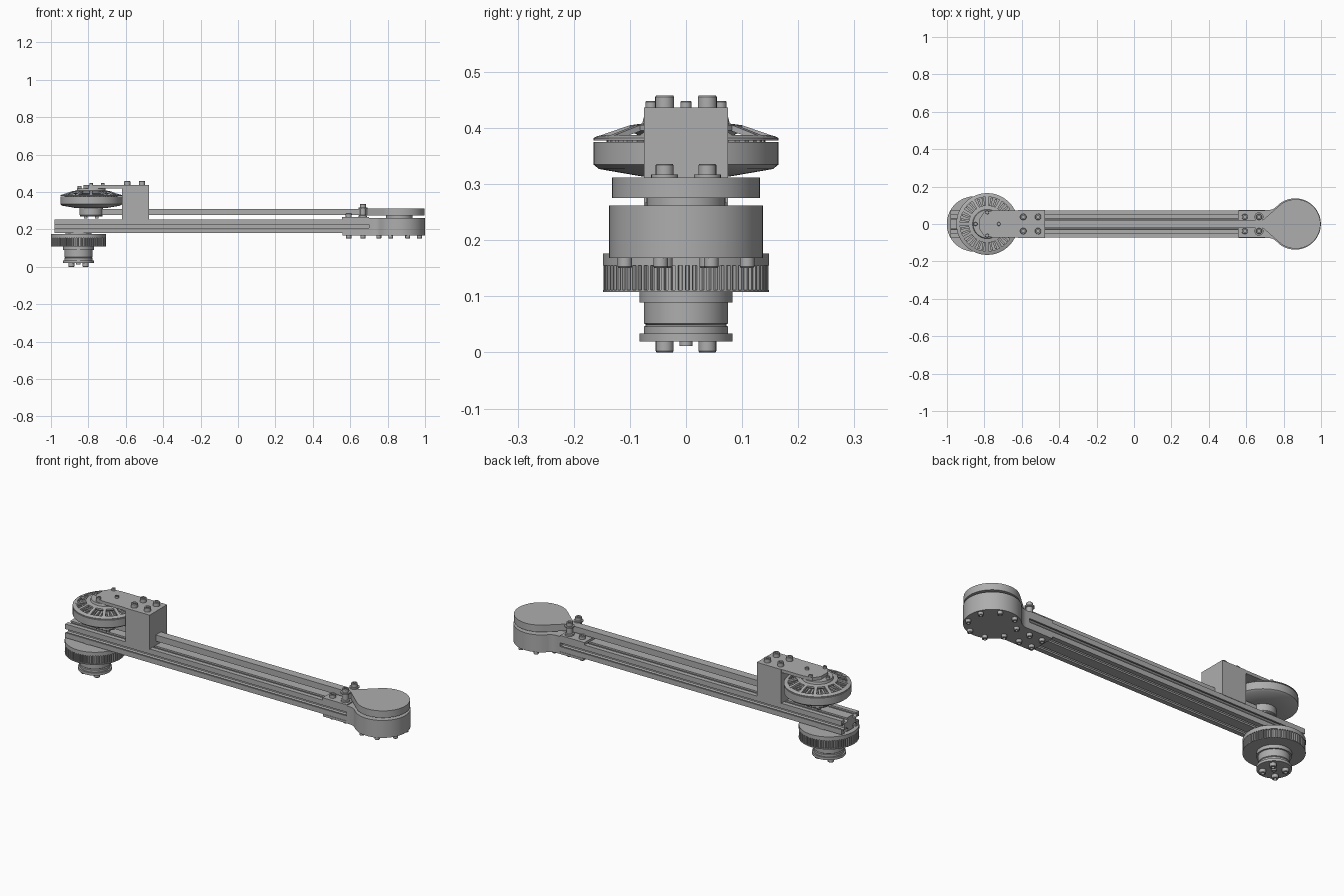
import bpy, bmesh, math
from math import sin, cos, pi
from mathutils import Matrix, Vector

cube = bpy.data.objects.get("Cube")
if cube:
    bpy.data.objects.remove(cube, do_unlink=True)

grey = bpy.data.materials.new("machined_grey")
grey.use_nodes = True
tone = (0.42, 0.42, 0.42, 1)
grey.diffuse_color = tone
grey.node_tree.nodes["Principled BSDF"].inputs["Base Color"].default_value = tone


def finish(name, bm):
    bmesh.ops.remove_doubles(bm, verts=bm.verts, dist=1e-6)
    bmesh.ops.recalc_face_normals(bm, faces=bm.faces)
    mesh = bpy.data.meshes.new(name)
    bm.to_mesh(mesh)
    bm.free()
    mesh.materials.append(grey)
    ob = bpy.data.objects.new(name, mesh)
    bpy.context.collection.objects.link(ob)
    bpy.ops.object.select_all(action='DESELECT')
    ob.select_set(True)
    bpy.context.view_layer.objects.active = ob
    bpy.ops.object.shade_smooth_by_angle(angle=math.radians(30))
    return ob


def add_prism(bm, pts, lo, hi, m=Matrix()):
    face = bm.faces.new([bm.verts.new(m @ Vector((x, y, lo))) for x, y in pts])
    out = bmesh.ops.extrude_face_region(bm, geom=[face])["geom"]
    shift = m.to_3x3() @ Vector((0, 0, hi - lo))
    bmesh.ops.translate(bm, vec=shift, verts=[v for v in out if isinstance(v, bmesh.types.BMVert)])


def prism(name, pts, lo, hi, m=Matrix()):
    bm = bmesh.new()
    add_prism(bm, pts, lo, hi, m)
    return finish(name, bm)


def add_lathe(bm, prof, x, y, seg):
    # Spin a radius/height profile about a vertical axis
    verts = [bm.verts.new((x + r, y, z)) for r, z in prof]
    edges = [bm.edges.new(p) for p in zip(verts, verts[1:])]
    bmesh.ops.spin(bm, geom=verts + edges, cent=(x, y, 0), axis=(0, 0, 1),
                   angle=2 * pi, steps=seg)


def lathe(name, prof, x, y=0, seg=64):
    bm = bmesh.new()
    add_lathe(bm, prof, x, y, seg)
    return finish(name, bm)


def disc(name, x, r, lo, hi, y=0):
    return lathe(name, [(0, lo), (r, lo), (r, hi), (0, hi)], x, y)


def bolts(name, spots, base, tip, r):
    # Socket-head bolts, pointing up or down
    d = tip - base
    bm = bmesh.new()
    for x, y in spots:
        add_lathe(bm, [(0, base), (r, base), (r, base + d * .88), (r * .88, tip),
                       (r * .5, tip), (r * .5, tip - d * .5), (0, tip - d * .5)], x, y, 20)
    return finish(name, bm)


def ring(x, r, n, start=0):
    return [(x + r * cos(start + 2 * pi * i / n), r * sin(start + 2 * pi * i / n))
            for i in range(n)]


def arc(cx, cy, r, a, b, n):
    return [(cx + r * cos(a + (b - a) * i / n), cy + r * sin(a + (b - a) * i / n))
            for i in range(n + 1)]


def mirrored(half):
    return half + [(x, -y) for x, y in reversed(half) if abs(y) > 1e-6]


def rect(x0, x1, y0, y1):
    return [(x0, y0), (x1, y0), (x1, y1), (x0, y1)]


def grid(xs, ys):
    return [(x, y) for x in xs for y in ys]


END, DRIVE, MOTOR = 0.862, -0.853, -0.785
PAIR = (-0.038, 0.038)

# Slotted rail: walk the four sides of the section, cutting T-slots
c, half_w, half_h = 0.0, 0.073, 0.037
slot = [(-.01, 0), (-.01, .009), (-.02, .009), (-.009, .023),
        (.009, .023), (.02, .009), (.01, .009), (.01, 0)]
section = []
for side in (1, -1):
    section.append((-half_w * side, -half_h * side))
    for mid in PAIR:
        section += [((mid + u) * side, (-half_h + d) * side) for u, d in slot]
    section.append((half_w * side, -half_h * side))
    section += [((half_w - d) * side, u * side) for u, d in slot]
to_x = Matrix(((0, 0, 1, 0), (1, 0, 0, 0), (0, 1, 0, 0.217), (0, 0, 0, 1)))
prism("slotted_rail", section, -0.98, 0.715, to_x)

# End housing with filleted neck
neck, r, f = 0.075, 0.137, 0.06
dx = math.sqrt((r + f) ** 2 - (neck + f) ** 2)
a = math.atan2(neck + f, -dx)
half = arc(END, 0, r, 0, a, 24) + arc(END - dx, neck + f, f, a - pi, -pi / 2, 8)[1:]
prism("end_housing", mirrored(half + [(0.70, neck)]), 0.18, 0.262)
prism("housing_base_plate", mirrored(half + [(0.56, neck)]), 0.168, 0.18)
prism("rail_top_plate", rect(0.555, 0.70, -0.073, 0.073), 0.254, 0.267)
disc("end_bearing", END, 0.07, 0.262, 0.276)
bolts("housing_bolts", ring(END, 0.118, 8, pi / 8), 0.168, 0.151, 0.013)
bolts("neck_bolts_lower", grid((0.592, 0.668), PAIR), 0.168, 0.151, 0.014)
bolts("neck_bolts_upper", grid((0.592,), PAIR), 0.267, 0.284, 0.016)

# Teardrop end pulley and belt run
drop = arc(0.865, 0, 0.132, 0, math.radians(131), 24) + [(0.69, 0.022)]
prism("end_pulley", mirrored(drop), 0.275, 0.312)
prism("belt_run", rect(MOTOR, 0.69, -0.022, 0.022), 0.277, 0.310)
for y in PAIR:
    lathe("belt_idler", [(0, .267), (.023, .267), (.023, .275), (.016, .277), (.016, .308),
                         (.024, .310), (.024, .317), (0, .317)], 0.668, y, 32)
bolts("idler_bolts", grid((0.668,), PAIR), 0.317, 0.336, 0.016)

# Motor pulley below the motor
lathe("motor_pulley", [(0, .27), (.06, .27), (.06, .275), (.063, .278), (.063, .314), (0, .314)], MOTOR)
bolts("motor_pulley_bolts", ring(MOTOR, 0.042, 4, pi / 4), 0.27, 0.258, 0.01)

# Motor bell, lid rim and hub
lathe("motor_bell", [(0, .314), (.08, .314), (.155, .327), (.165, .335), (.165, .375),
                     (.158, .375), (.158, .366), (0, .366)], MOTOR)
lathe("motor_lid_rim", [(.145, .378), (.165, .378), (.165, .382), (.157, .386),
                        (.145, .388), (.145, .378)], MOTOR)
lathe("motor_hub", [(0, .366), (.082, .366), (.082, .385), (.1, .396), (.1, .405),
                    (.078, .408), (.075, .42), (0, .42)], MOTOR)


# Radial pieces around the motor: lid arms and stator teeth
def radial(name, prof, n, thick):
    bm = bmesh.new()
    for i in range(n):
        stand = Matrix.Rotation(2 * pi * i / n, 4, 'Z') @ Matrix.Rotation(pi / 2, 4, 'X')
        add_prism(bm, prof, -thick / 2, thick / 2, Matrix.Translation((MOTOR, 0, 0)) @ stand)
    return finish(name, bm)


radial("lid_arms", [(.09, .397), (.15, .379), (.158, .385), (.1, .405), (.09, .405)], 12, 0.016)
radial("stator_teeth", [(.08, .366), (.142, .366), (.142, .380), (.08, .384)], 36, 0.011)

# Motor mount block and top plate
prism("mount_block", rect(-0.62, -0.475, -0.075, 0.075), 0.252, 0.437)
prism("motor_plate", mirrored([(-0.55, .073), (-0.745, .073), (-0.80, .066), (-0.825, .03)]), 0.42, 0.437)
bolts("mount_bolts", grid((-0.592, -0.513), PAIR), 0.437, 0.458, 0.017)
bolts("motor_bolts", ring(MOTOR, 0.062, 4)[:2] + ring(MOTOR, 0.062, 4)[3:], 0.437, 0.448, 0.01)
bolts("motor_outer_bolt", [(MOTOR - 0.062, 0)], 0.42, 0.433, 0.01)

# Toothed drive wheel under the rail
teeth = 72
outline = []
for i in range(teeth):
    for rad, off in ((.139, 0), (.139, .4), (.147, .5), (.147, .9)):
        t = 2 * pi * (i + off) / teeth
        outline.append((DRIVE + rad * cos(t), rad * sin(t)))
prism("drive_wheel_teeth", outline, 0.111, 0.157)
disc("drive_wheel_lower_rim", DRIVE, 0.148, 0.108, 0.111)
disc("drive_wheel_flange", DRIVE, 0.148, 0.155, 0.176)
disc("drive_wheel_spacer", DRIVE, 0.07, 0.174, 0.184)

# Stepped hub below the wheel
lathe("drive_hub", [(0, .02), (.083, .02), (.083, .034), (.075, .034), (.075, .046), (.071, .049),
                    (.075, .052), (.075, .089), (.083, .089), (.083, .109), (0, .109)], DRIVE)
bolts("drive_hub_bolts", grid((DRIVE - 0.038, DRIVE + 0.038), PAIR), 0.02, 0.0, 0.016)
lathe("drive_hub_centre", [(0, .012), (.012, .012), (.012, .02), (0, .02)], DRIVE, 0, 24)
